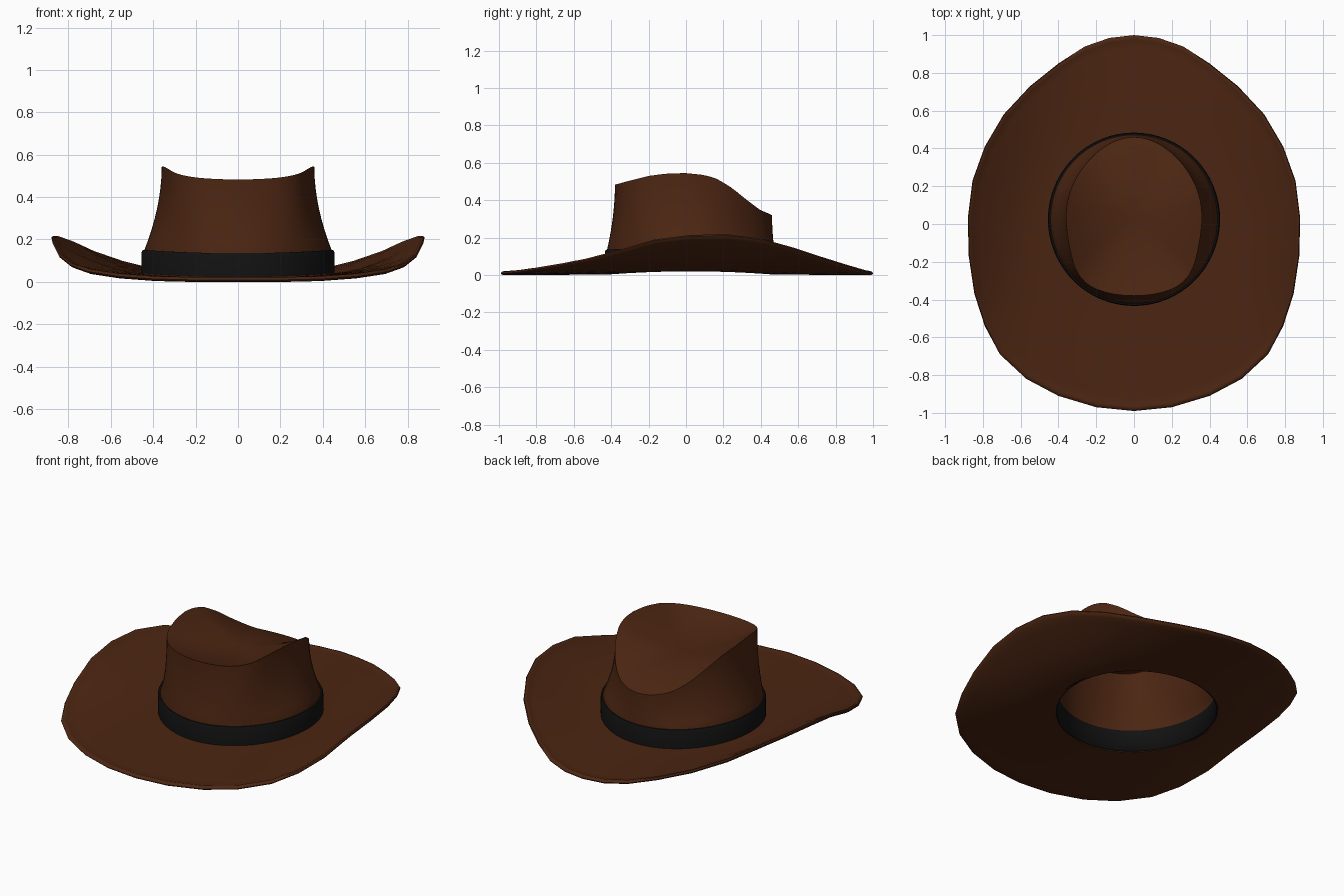
import bpy, bmesh, math

cube = bpy.data.objects.get("Cube")
if cube:
    bpy.data.objects.remove(cube)


def material(name, color):
    m = bpy.data.materials.new(name)
    m.use_nodes = True
    m.diffuse_color = (*color, 1)
    bsdf = m.node_tree.nodes["Principled BSDF"]
    bsdf.inputs["Base Color"].default_value = (*color, 1)
    bsdf.inputs["Roughness"].default_value = 0.8
    return m


BROWN = material("brown felt", (0.072, 0.019, 0.006))
BLACK = material("black band", (0.006, 0.006, 0.006))


def loft(name, rings, mats, closed=False, cap=False, dark_strips=0):
    """Skin a list of point rings into one smooth mesh."""
    bm = bmesh.new()
    loops = [[bm.verts.new(p) for p in ring] for ring in rings]
    pairs = list(zip(loops, loops[1:]))
    if closed:
        pairs.append((loops[-1], loops[0]))
    for k, (a, b) in enumerate(pairs):
        n = len(a)
        for i in range(n):
            j = (i + 1) % n
            f = bm.faces.new((a[i], a[j], b[j], b[i]))
            f.material_index = 1 if k < dark_strips else 0
    if cap:
        bm.faces.new(loops[-1])
    bmesh.ops.recalc_face_normals(bm, faces=bm.faces)
    mesh = bpy.data.meshes.new(name)
    bm.to_mesh(mesh)
    bm.free()
    for m in mats:
        mesh.materials.append(m)
    ob = bpy.data.objects.new(name, mesh)
    bpy.context.collection.objects.link(ob)
    bpy.ops.object.select_all(action="DESELECT")
    ob.select_set(True)
    bpy.context.view_layer.objects.active = ob
    bpy.ops.object.shade_smooth_by_angle(angle=math.radians(45))
    return ob


def interpolate(table, v):
    for (a, fa), (b, fb) in zip(table, table[1:]):
        if v <= b:
            return fa + (fb - fa) * max(0, (v - a) / (b - a))
    return table[-1][1]


def mix(a, b, t):
    return a + (b - a) * t


CY = 0.025          # centre of the head opening
SEGMENTS = 64
ANGLES = [2 * math.pi * i / SEGMENTS for i in range(SEGMENTS)]

# Brim: half outline from back to front, mirrored, with the edge height
half = [(0, 1, .02), (.13, .985, .022), (.26, .94, .035), (.4, .85, .062),
        (.55, .73, .1), (.69, .58, .15), (.79, .41, .198), (.855, .23, .222),
        (.88, .03, .22), (.875, -.17, .195), (.845, -.37, .135),
        (.79, -.54, .09), (.71, -.69, .06), (.57, -.82, .038),
        (.4, -.91, .025), (.2, -.97, .02), (0, -.99, .02)]
outline = half + [(-x, y, z) for x, y, z in half[-2:0:-1]]


def brim_ring(t, lift):
    ring = []
    for i, (x, y, z) in enumerate(outline):
        a = 2 * math.pi * i / len(outline)
        hx, hy = .446 * math.sin(a), CY + .453 * math.cos(a)
        hz = .002 + .018 * math.sin(a) ** 2
        ring.append((mix(hx, x, t), mix(hy, y, t),
                     mix(hz, z - .02, t ** 1.7) + lift))
    return ring


steps = [0, .15, .3, .45, .6, .75, .87]
section = [(t, 0) for t in steps]
section += [(.96, -.001), (.99, .002), (1, .009), (.99, .018), (.965, .022), (.95, .019)]
section += [(t, .02) for t in reversed(steps)]
loft("brim", [brim_ring(t, lift) for t, lift in section], [BROWN], closed=True)

# Crown: oval base rising to an egg-shaped rim with a dipped top
rim_height = [(-.38, .483), (-.3, .505), (-.2, .53), (-.1, .543), (0, .545),
              (.1, .535), (.17, .513), (.25, .463), (.32, .405), (.4, .345),
              (.46, .32)]


def rim_point(a):
    c, s = math.cos(a), math.sin(a)
    blunt = 1 + .5 * max(0, -s) ** 3 - .12 * max(0, s) ** 2
    y = .04 + .42 * s
    return .36 * c * blunt, y, interpolate(rim_height, y)


def band_top(a):
    return .135 + .015 * math.cos(a) ** 2


def oval(rx, ry, height):
    return [(rx * math.cos(a), CY + ry * math.sin(a), height(a)) for a in ANGLES]


def wall_ring(t):
    ring = []
    ease = 1 - (1 - t) ** 1.9
    for a in ANGLES:
        x, y, z = rim_point(a)
        ring.append((mix(.442 * math.cos(a), x, ease),
                     mix(CY + .447 * math.sin(a), y, ease),
                     mix(band_top(a), z, t)))
    return ring


def top_ring(r):
    ring = []
    for a in ANGLES:
        x, y, z = rim_point(a)
        ring.append((x * r, mix(.04, y, r), mix(.42, z, r * r)))
    return ring


def base_height(a):
    return .008 + .014 * math.cos(a) ** 2


rings = [oval(.446, .451, base_height)]
rings += [wall_ring(k / 8) for k in range(9)]
rings += [top_ring(r) for r in (.975, .9, .8, .68, .55, .42, .28, .14, .03)]
crown = loft("crown", rings, [BROWN, BLACK], cap=True, dark_strips=1)
shell = crown.modifiers.new("felt thickness", "SOLIDIFY")
shell.thickness = .008
shell.offset = -1

# Hat band: slightly proud ribbon around the base of the crown
loft("hat_band", [
    oval(.444, .449, lambda a: .02),
    oval(.456, .459, lambda a: .02),
    oval(.456, .459, lambda a: band_top(a) - .012),
    oval(.45, .454, band_top),
    oval(.438, .443, band_top),
], [BLACK], closed=True)
